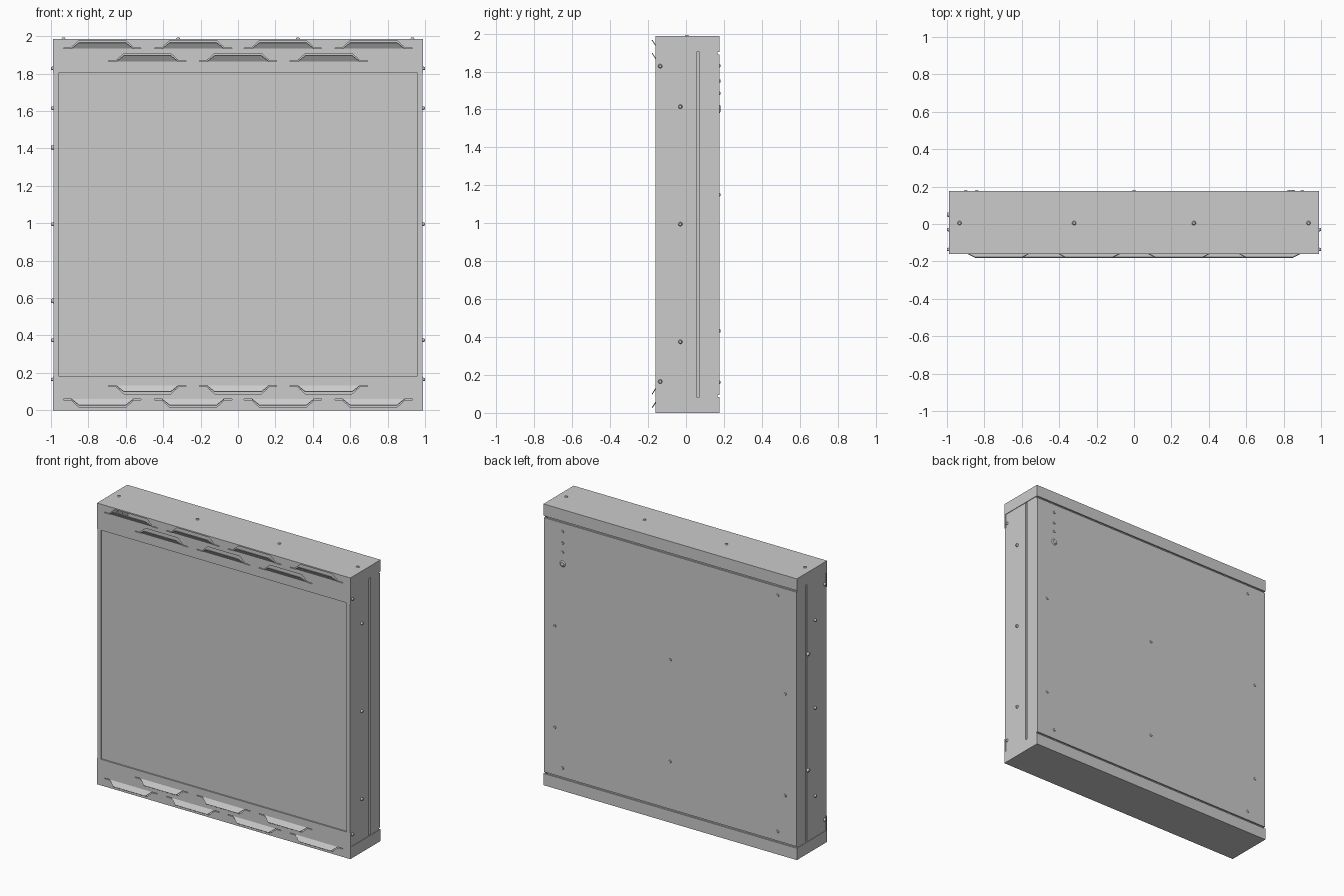
import bpy, bmesh
from mathutils import Matrix, Vector

if "Cube" in bpy.data.objects:
    bpy.data.objects.remove(bpy.data.objects["Cube"])

W, BW = 0.99, 0.986          # half widths: caps, body panels
H = 1.986                    # cabinet height
YF, YB, T = -0.16, 0.177, 0.01   # front plane, back plane, sheet thickness
LIP = 0.083                  # height of cap lips


def finish(name, bm):
    bmesh.ops.recalc_face_normals(bm, faces=bm.faces[:])
    me = bpy.data.meshes.new(name)
    bm.to_mesh(me)
    bm.free()
    ob = bpy.data.objects.new(name, me)
    bpy.context.scene.collection.objects.link(ob)
    return ob


def boxes(name, spans):
    """One object from boxes given as (x0, x1, y0, y1, z0, z1)."""
    bm = bmesh.new()
    for x0, x1, y0, y1, z0, z1 in spans:
        m = Matrix.Translation(((x0 + x1) / 2, (y0 + y1) / 2, (z0 + z1) / 2))
        s = Matrix.Diagonal((abs(x1 - x0), abs(y1 - y0), abs(z1 - z0), 1))
        bmesh.ops.create_cube(bm, size=1, matrix=m @ s)
    return finish(name, bm)


def prism(bm, pts, offset):
    """Closed solid from an outline and an extrusion offset."""
    face = bm.faces.new([bm.verts.new(p) for p in pts])
    res = bmesh.ops.extrude_face_region(bm, geom=[face], use_keep_orig=True)
    verts = [v for v in res["geom"] if isinstance(v, bmesh.types.BMVert)]
    bmesh.ops.translate(bm, verts=verts, vec=offset)


def screws(name, points, axis, radius=0.011, height=0.006):
    """Low tapered screw heads standing on a face, along the given axis."""
    bm = bmesh.new()
    rot = Vector(axis).to_track_quat('Z', 'Y').to_matrix().to_4x4()
    for p in points:
        bmesh.ops.create_cone(bm, cap_ends=True, segments=16, radius1=radius,
                              radius2=radius * 0.65, depth=height,
                              matrix=Matrix.Translation(Vector(p) + Vector(axis) * height / 2) @ rot)
    return finish(name, bm)


# Vented caps: front strip with louvres, outer plate and lips
FOUR = (-0.725, -0.24, 0.24, 0.725)
THREE = (-0.485, 0, 0.485)
SLOT = [(-0.207, 0), (-0.207, 0.005), (-0.168, 0.005), (-0.125, 0.044),
        (0.125, 0.044), (0.168, 0.005), (0.207, 0.005), (0.207, 0)]

for name, up, outer_row, inner_row in (("top", 1, 1.933, 1.864), ("bottom", -1, 0.06, 0.132)):
    def zz(d):               # height measured inwards from the outer face
        return H - d if up > 0 else d

    strip = boxes(name + "_vent_strip", [(-W, W, YF, YF + T, zz(0), zz(0.184))])
    cut, flap = bmesh.new(), bmesh.new()
    for z, centres in ((outer_row, FOUR), (inner_row, THREE)):
        for cx in centres:
            prism(cut, [(cx + x, YF - 0.02, z + up * h) for x, h in SLOT], (0, 0.05, 0))
            # flap bent outwards from the slot base
            prism(flap, [(cx - 0.165, YF, z), (cx + 0.165, YF, z),
                         (cx + 0.125, YF - 0.021, z + up * 0.032),
                         (cx - 0.125, YF - 0.021, z + up * 0.032)], (0, 0.004, up * 0.003))
    finish(name + "_louvre_flaps", flap)
    cutter = finish(name + "_slot_cutter", cut)
    cutter.hide_render = True
    mod = strip.modifiers.new("slots", 'BOOLEAN')
    mod.object, mod.operation, mod.solver = cutter, 'DIFFERENCE', 'EXACT'
    bpy.context.view_layer.update()
    deps = bpy.context.evaluated_depsgraph_get()
    mesh = bpy.data.meshes.new_from_object(strip.evaluated_get(deps))
    strip.modifiers.clear()
    strip.data = mesh
    bpy.data.objects.remove(cutter)

    boxes(name + "_cap", [
        (-W, W, YF + T, YB, zz(0), zz(T)),
        (-W, W, YB - T, YB, zz(T), zz(LIP)),
        (-W, -W + T, YF + T, YB - T, zz(T), zz(LIP)),
        (W - T, W, YF + T, YB - T, zz(T), zz(LIP))])

# Recessed front panel
boxes("front_panel", [(-0.97, 0.97, YF + 0.012, YF + 0.022, 0.165, H - 0.165)])

# Side panels with front flange, rear flange, and the sunken strip in the seam
for side, s in (("left", -1), ("right", 1)):
    boxes(side + "_side_panel", [
        (s * (BW - T), s * BW, YF + T, 0.056, LIP, H - LIP),
        (s * 0.96, s * BW, YF, YF + T, 0.184, H - 0.184)])
    boxes(side + "_rear_flange", [(s * (BW - T), s * BW, 0.07, YB - T, LIP, H - LIP)])
    boxes(side + "_seam_strip", [(s * 0.965, s * 0.972, 0.04, 0.09, 0.03, H - 0.03)])

# Back panel with a narrow seam below each cap
boxes("back_panel", [(-BW, BW, YB - T, YB, LIP + 0.012, H - LIP - 0.012)])
boxes("back_seam_strips", [(-0.97, 0.97, YB - 0.022, YB - 0.015, z, z + 0.06)
                           for z in (LIP - 0.03, H - LIP - 0.03)])

# Screw heads
screws("top_screws", [(x, 0.005, H) for x in (-0.933, -0.32, 0.32, 0.933)], (0, 0, 1))
for side, s in (("left", -1), ("right", 1)):
    pts = [(s * BW, -0.03, z) for z in (0.375, 0.995, 1.615)]
    pts += [(s * BW, -0.136, z) for z in (0.165, 1.828)]
    screws(side + "_side_screws", pts, (s, 0, 0), height=0.013)
screws("left_mounting_screws", [(-BW, 0.05, z) for z in (0.585, 1.405)], (-1, 0, 0), 0.014, 0.014)

back = [(x, YB, z) for x in (-0.9, 0, 0.9) for z in (0.432, 1.15)]
back += [(x, YB, z) for x in (-0.84, 0.84) for z in (0.162, 1.83)]
back += [(0.84, YB, z) for z in (1.685, 1.75)]
screws("back_screws", back, (0, 1, 0), 0.01, 0.004)
screws("cable_grommet", [(0.84, YB, 1.603)], (0, 1, 0), 0.022, 0.006)
